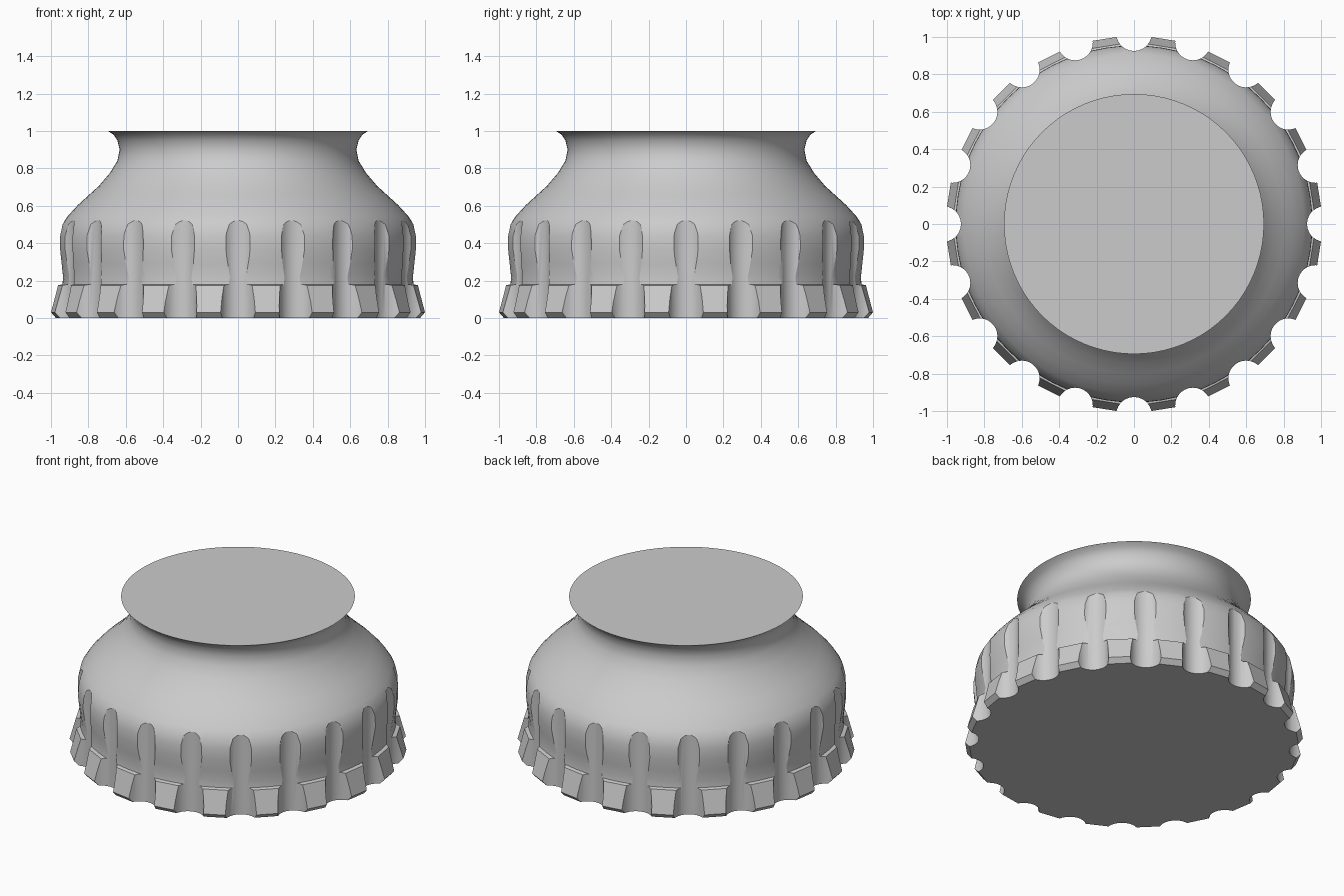
import bpy, bmesh, math

default = bpy.data.objects.get("Cube")
if default:
    bpy.data.objects.remove(default, do_unlink=True)

GROOVES = 20
SEGMENTS = 80
STEP = 2 * math.pi / GROOVES

grey = bpy.data.materials.new("plain grey")
grey.use_nodes = True
colour = (0.6, 0.6, 0.6, 1)
grey.diffuse_color = colour
grey.node_tree.nodes["Principled BSDF"].inputs["Base Color"].default_value = colour


def make_object(name, bm):
    bmesh.ops.recalc_face_normals(bm, faces=bm.faces[:])
    mesh = bpy.data.meshes.new(name)
    bm.to_mesh(mesh)
    bm.free()
    mesh.materials.append(grey)
    ob = bpy.data.objects.new(name, mesh)
    bpy.context.collection.objects.link(ob)
    return ob


def ring(bm, radius, z, faceted):
    """Ring of points, either round or with a flat side for every tooth."""
    points = []
    for i in range(SEGMENTS):
        a = i * 2 * math.pi / SEGMENTS
        r = radius / math.cos(a % STEP - STEP / 2) if faceted else radius
        points.append(bm.verts.new((r * math.cos(a), r * math.sin(a), z)))
    return points


# Collar with flat-sided teeth, then the rounded shoulder, neck and flared rim
collar = [(0.975, 0), (1.002, 0.03), (0.962, 0.175)]
shoulder = [(0.94, 0.18), (0.937, 0.22), (0.945, 0.29), (0.954, 0.37),
            (0.953, 0.44), (0.94, 0.5), (0.91, 0.545), (0.855, 0.605),
            (0.80, 0.655), (0.745, 0.705), (0.685, 0.775), (0.645, 0.84),
            (0.633, 0.9), (0.645, 0.95), (0.665, 0.98), (0.695, 1)]
bm = bmesh.new()
rings = [ring(bm, r, z, True) for r, z in collar]
rings += [ring(bm, r, z, False) for r, z in shoulder]
for low, high in zip(rings, rings[1:]):
    for i in range(SEGMENTS):
        j = (i + 1) % SEGMENTS
        bm.faces.new((low[i], low[j], high[j], high[i]))
bm.faces.new(rings[0])
bm.faces.new(rings[-1])
body = make_object("fluted_cap", bm)

# Upright round cutters for the flutes
bm = bmesh.new()
for k in range(GROOVES):
    made = bmesh.ops.create_cone(bm, cap_ends=True, segments=28,
                                 radius1=0.095, radius2=0.095, depth=0.9)
    a = k * STEP
    bmesh.ops.translate(bm, verts=made["verts"],
                        vec=(1.02 * math.cos(a), 1.02 * math.sin(a), 0.3))
cutter = make_object("flute_cutter", bm)
cutter.hide_render = True

flutes = body.modifiers.new("flutes", "BOOLEAN")
flutes.operation = "DIFFERENCE"
flutes.solver = "EXACT"
flutes.object = cutter
bpy.ops.object.select_all(action="DESELECT")
body.select_set(True)
bpy.context.view_layer.objects.active = body
bpy.ops.object.modifier_apply(modifier=flutes.name)
bpy.data.objects.remove(cutter, do_unlink=True)

# Smooth curves, crisp tooth and flute edges
bpy.ops.object.shade_smooth_by_angle(angle=math.radians(25))
